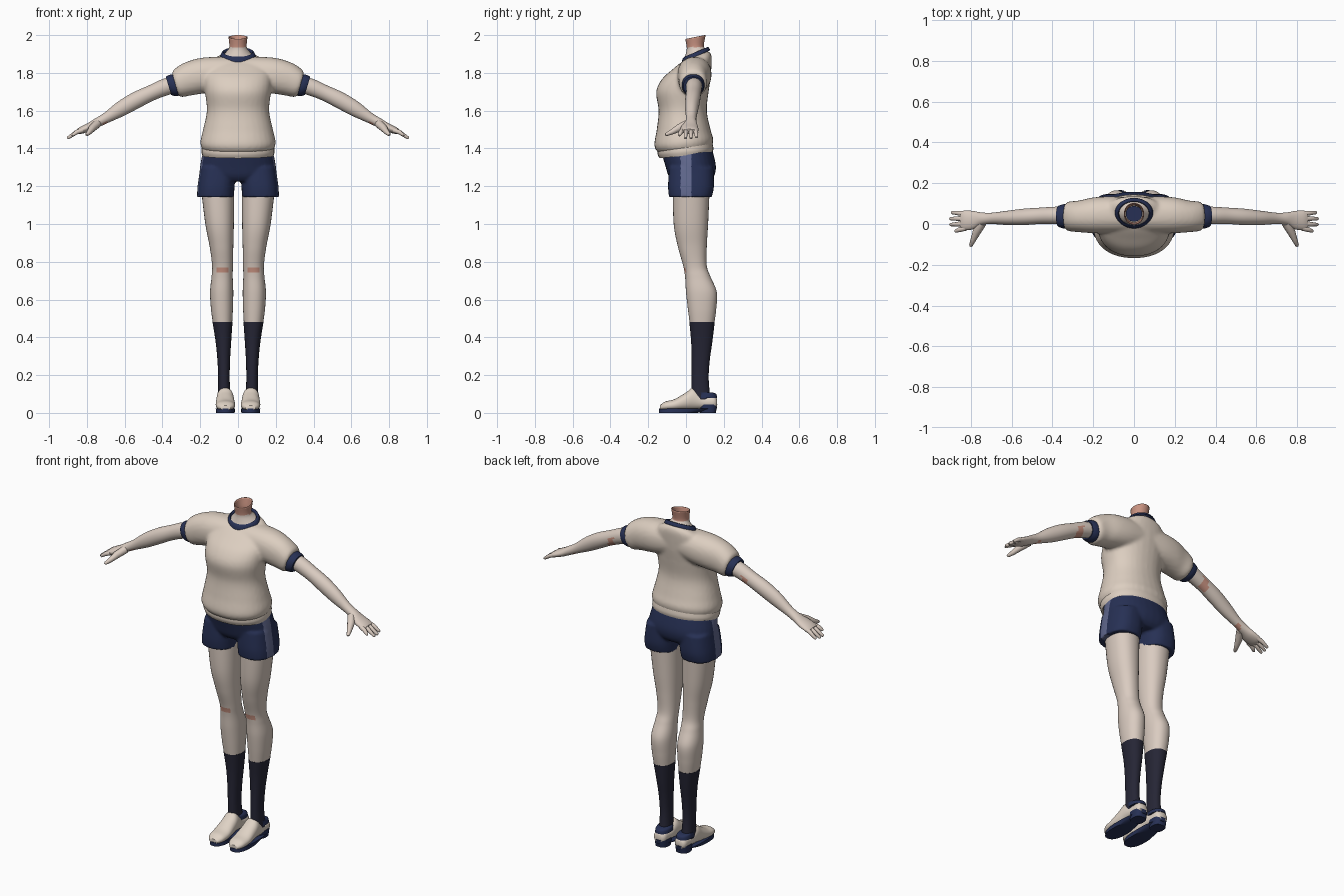
import bpy, bmesh, math
from mathutils import Vector

if "Cube" in bpy.data.objects:
    bpy.data.objects.remove(bpy.data.objects["Cube"])


def material(name, rgb):
    m = bpy.data.materials.new(name)
    m.use_nodes = True
    m.diffuse_color = (*rgb, 1)
    m.node_tree.nodes["Principled BSDF"].inputs["Base Color"].default_value = (*rgb, 1)
    return m


SHIRT = material("cream cloth", (0.72, 0.62, 0.53))
SKIN = material("pale skin", (0.70, 0.60, 0.53))
NAVY = material("navy", (0.02, 0.03, 0.09))
SOCK = material("dark sock", (0.019, 0.019, 0.036))
STRIPE = material("slate stripe", (0.12, 0.14, 0.27))
BLUSH = material("blush", (0.58, 0.29, 0.22))
SHOE = material("cream leather", (0.74, 0.65, 0.56))


def smooth_keys(keys, steps):
    """Catmull-Rom through the key sections."""
    keys = [Vector(tuple(k) + (0,) * (6 - len(k))) for k in keys]
    out = []
    for i in range(len(keys) - 1):
        p1, p2 = keys[i], keys[i + 1]
        p0, p3 = keys[max(i - 1, 0)], keys[min(i + 2, len(keys) - 1)]
        for s in range(steps):
            u = s / steps
            out.append(0.5 * (2 * p1 + (p2 - p0) * u + (2 * p0 - 5 * p1 + 4 * p2 - p3) * u * u
                              + (3 * p1 - p0 - 3 * p2 + p3) * u ** 3))
    return out + [keys[-1]]


def skin_rings(bm, rings, caps=True):
    rows = [[bm.verts.new(p) for p in r] for r in rings]
    n = len(rows[0])
    for a, b in zip(rows, rows[1:]):
        for i in range(n):
            j = (i + 1) % n
            bm.faces.new((a[i], a[j], b[j], b[i]))
    if caps:
        bm.faces.new(rows[0])
        bm.faces.new(rows[-1])


def loft(bm, axis, keys, steps=5, n=32, power=2.2, caps=True):
    """Each key is position, low/high bounds on the two other axes, and end tilt."""
    rings = []
    for t, a0, a1, b0, b1, tilt in smooth_keys(keys, steps):
        ring = []
        for i in range(n):
            th = math.tau * i / n
            c, s = math.cos(th), math.sin(th)
            a = math.copysign(abs(c) ** (2 / power), c) * (a1 - a0) / 2
            b = math.copysign(abs(s) ** (2 / power), s) * (b1 - b0) / 2
            q, a, b = t + tilt * b, a + (a0 + a1) / 2, b + (b0 + b1) / 2
            ring.append({"x": (q, a, b), "y": (a, q, b), "z": (a, b, q)}[axis])
        rings.append(ring)
    skin_rings(bm, rings, caps)


def tube(bm, points, radii, n=12):
    """Round limb through points, with rounded tip."""
    pts = [Vector(p) for p in points]
    d = (pts[-1] - pts[0]).normalized()
    pts.append(pts[-1] + d * radii[-1] * 0.6)
    side = d.cross(Vector((0, 0, 1))).normalized()
    up = side.cross(d)
    rings = []
    for p, r in zip(pts, list(radii) + [radii[-1] * 0.5]):
        rings.append([p + r * (side * math.cos(math.tau * i / n) + up * math.sin(math.tau * i / n))
                      for i in range(n)])
    skin_rings(bm, rings)


def finish(name, bm, mats, mirror=False, voxel=0, rule=None, angle=50):
    bmesh.ops.recalc_face_normals(bm, faces=bm.faces)
    mesh = bpy.data.meshes.new(name)
    bm.to_mesh(mesh)
    bm.free()
    ob = bpy.data.objects.new(name, mesh)
    bpy.context.collection.objects.link(ob)
    if mirror:
        mod = ob.modifiers.new("mirror", "MIRROR")
        mod.use_mirror_merge = False
    if voxel:
        # fuse overlapping volumes into one garment surface
        mod = ob.modifiers.new("fuse", "REMESH")
        mod.mode, mod.voxel_size = "VOXEL", voxel
        mod = ob.modifiers.new("relax", "SMOOTH")
        mod.iterations = 3
        dg = bpy.context.evaluated_depsgraph_get()
        baked = bpy.data.meshes.new_from_object(ob.evaluated_get(dg))
        ob.modifiers.clear()
        ob.data = baked
    ob.data.materials.clear()
    for m in mats:
        ob.data.materials.append(m)
    for p in ob.data.polygons:
        p.material_index = rule(p.center, p.normal) if rule else 0
    bpy.ops.object.select_all(action="DESELECT")
    ob.select_set(True)
    bpy.context.view_layer.objects.active = ob
    bpy.ops.object.shade_smooth_by_angle(angle=math.radians(angle))
    return ob


# Shirt: torso and short sleeves fused together
bm = bmesh.new()
loft(bm, "z", [(1.39, -.185, .185, -.145, .135, .1), (1.43, -.2, .2, -.168, .145, .1),
               (1.5, -.185, .185, -.155, .13), (1.6, -.165, .165, -.145, .11),
               (1.7, -.175, .175, -.158, .12), (1.77, -.18, .18, -.125, .13),
               (1.83, -.17, .17, -.07, .135, .1), (1.87, -.13, .13, -.035, .135, .25),
               (1.89, -.085, .085, -.012, .12, .4)])
for k in (1, -1):
    loft(bm, "x", [(k * x, y0, y1, z0, z1, k * tilt) for x, y0, y1, z0, z1, tilt in (
        (.02, -.04, .13, 1.72, 1.885, 0), (.12, -.045, .135, 1.70, 1.885, 0),
        (.2, -.045, .13, 1.69, 1.877, .1), (.27, -.04, .115, 1.68, 1.852, .2),
        (.318, -.035, .11, 1.672, 1.82, .25), (.335, -.025, .1, 1.685, 1.80, .25))])
finish("shirt", bm, [SHIRT], voxel=.01)

bm = bmesh.new()
loft(bm, "z", [(1.362, -.188, .188, -.14, .14, .1), (1.385, -.194, .194, -.15, .145, .1),
               (1.415, -.19, .19, -.15, .14, .1)])
finish("shirt_hem", bm, [SHIRT])

# Navy sleeve cuffs
bm = bmesh.new()
loft(bm, "x", [(.31, -.02, .098, 1.685, 1.795, .3), (.345, -.022, .097, 1.677, 1.79, .3),
               (.368, -.014, .09, 1.683, 1.78, .3)], steps=3)
finish("sleeve_cuffs", bm, [NAVY], mirror=True)

# Collar band, tilted up toward the back
bm = bmesh.new()
loft(bm, "z", [(1.888, -.094, .094, -.022, .128, .42), (1.903, -.088, .088, -.018, .122, .42),
               (1.911, -.078, .078, -.008, .113, .42), (1.895, -.072, .072, -.002, .108, .42)],
     steps=2, power=2, caps=False)
finish("collar", bm, [NAVY], angle=80)

# Open neck with a blushed upper part
bm = bmesh.new()
loft(bm, "z", [(1.885, -.08, .08, -.01, .115, .42), (1.915, -.053, .053, .003, .097, .3),
               (1.94, -.042, .042, .008, .09, .15), (1.99, -.046, .046, 0, .1, .2)],
     power=2, caps=False)
neck = finish("neck", bm, [SKIN, BLUSH], rule=lambda c, n: int(c.z > 1.935))
mod = neck.modifiers.new("wall", "SOLIDIFY")
mod.thickness = .004
bm = bmesh.new()
loft(bm, "z", [(1.925, -.04, .04, .012, .088), (1.93, -.04, .04, .012, .088)], steps=1)
finish("neck_floor", bm, [NAVY])

# Arms, with blush under elbow and wrist
bm = bmesh.new()
loft(bm, "x", [(.28, .002, .088, 1.71, 1.795, .3), (.38, 0, .085, 1.685, 1.768, .4),
               (.46, 0, .08, 1.655, 1.732, .4), (.54, -.005, .075, 1.615, 1.695, .45),
               (.62, -.005, .065, 1.573, 1.647, .45), (.70, 0, .055, 1.535, 1.587, .4),
               (.75, -.006, .057, 1.51, 1.558, .3), (.79, -.026, .064, 1.49, 1.535, .2),
               (.83, -.03, .066, 1.478, 1.515, .2), (.85, -.025, .06, 1.478, 1.502, .2)],
     power=2, n=28)


def arm_rule(c, n):
    elbow = .42 < c.x < .46 and n.y > .1 and n.z < .1
    return int(elbow or (.69 < c.x < .72 and n.z < -.5))


finish("arms", bm, [SKIN, BLUSH], mirror=True, rule=arm_rule)

# Four fingers and a thumb
bm = bmesh.new()
for y0, y1, tip in ((-.02, -.035, .875), (.003, -.003, .9), (.027, .026, .9), (.05, .056, .892)):
    z1 = 1.492 - (tip - .84) * .6
    tube(bm, [(.825, y0, 1.496), (.855, (y0 + y1) / 2, 1.486), (tip, y1, z1)], (.013, .012, .008))
tube(bm, [(.745, .005, 1.53), (.772, -.04, 1.507), (.787, -.075, 1.487), (.8, -.105, 1.474)],
     (.022, .02, .014, .009))
finish("fingers", bm, [SKIN], mirror=True)

# Shorts: hips and two leg openings fused, slate side stripe
bm = bmesh.new()
loft(bm, "z", [(1.225, -.16, .16, -.07, .125), (1.255, -.2, .2, -.093, .15),
               (1.31, -.2, .2, -.11, .158), (1.385, -.185, .185, -.128, .138, .1)])
for k in (1, -1):
    loft(bm, "z", [(1.142, k * .022, k * .217, -.09, .136), (1.2, k * .018, k * .214, -.095, .148),
                   (1.3, k * .01, k * .2, -.09, .145)], power=2.5)
finish("shorts", bm, [NAVY, STRIPE], voxel=.008,
       rule=lambda c, n: int(abs(c.x) > .15 and -.03 < c.y < .025))

# Bare legs with blushed knees
bm = bmesh.new()
loft(bm, "z", [(1.18, .02, .195, -.07, .125), (1.0, .022, .173, -.065, .117),
               (.88, .025, .15, -.043, .11), (.78, .027, .137, -.015, .11),
               (.72, .028, .14, -.005, .13), (.64, .025, .148, 0, .163),
               (.55, .027, .143, .01, .16), (.475, .031, .133, .02, .15)], steps=8)
finish("legs", bm, [SKIN, BLUSH], mirror=True,
       rule=lambda c, n: int(.74 < c.z < .77 and n.y < 0 and .05 < c.x < .112))

# Knee socks
bm = bmesh.new()
loft(bm, "z", [(.48, .029, .135, .018, .152), (.38, .036, .119, .027, .14),
               (.28, .042, .109, .03, .126), (.18, .044, .105, .03, .12),
               (.07, .04, .108, .03, .13)])
finish("socks", bm, [SOCK], mirror=True)

# Shoes: upper, heel collar, sole and heel block
bm = bmesh.new()
loft(bm, "y", [(.163, .045, .095, .03, .075), (.145, .03, .106, .02, .093),
               (.09, .028, .108, .02, .095), (.04, .024, .112, .018, .133),
               (.0, .02, .115, .015, .108), (-.06, .015, .118, .012, .073),
               (-.11, .02, .112, .012, .06), (-.138, .04, .092, .015, .04)])
finish("shoe_uppers", bm, [SHOE], mirror=True)

bm = bmesh.new()
loft(bm, "z", [(.08, .027, .112, .05, .164), (.1, .03, .109, .045, .16),
               (.108, .037, .108, .04, .14)], steps=3)
finish("shoe_collars", bm, [NAVY], mirror=True)

bm = bmesh.new()
loft(bm, "z", [(0, .018, .116, -.142, .06), (.022, .015, .118, -.143, .165)], steps=2, power=2.4)
loft(bm, "z", [(0, .03, .106, .075, .158), (.045, .027, .109, .07, .166)], steps=2, power=2.6)
finish("shoe_soles", bm, [NAVY], mirror=True)
